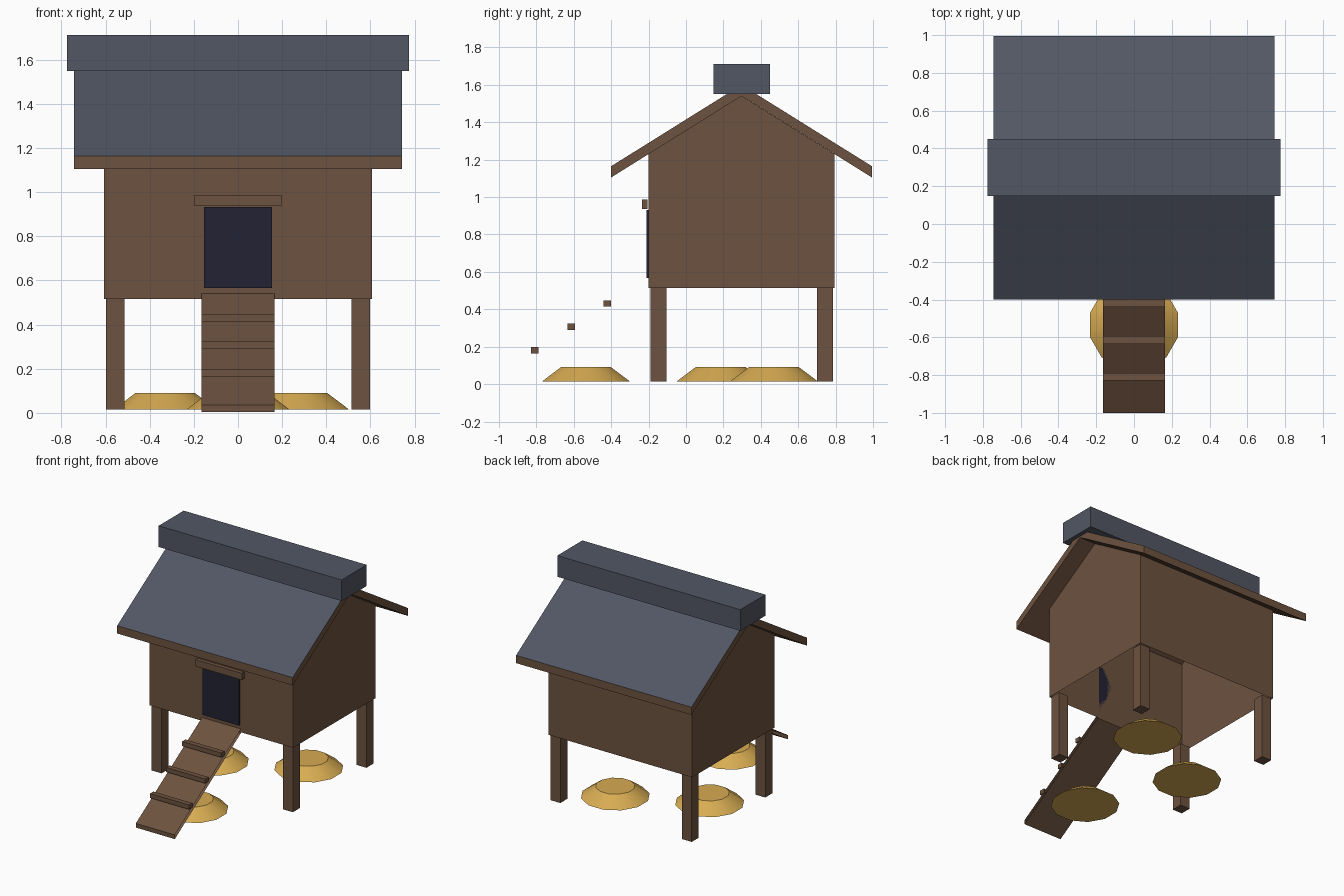
import bpy, bmesh, math
from mathutils import Matrix, Vector

cube = bpy.data.objects.get("Cube")
if cube:
    bpy.data.objects.remove(cube, do_unlink=True)


def material(name, rgb):
    m = bpy.data.materials.new(name)
    m.use_nodes = True
    m.diffuse_color = (*rgb, 1)
    m.node_tree.nodes["Principled BSDF"].inputs["Base Color"].default_value = (*rgb, 1)
    return m


WOOD = material("brown_wood", (0.152, 0.085, 0.05))
SLATE = material("slate_roof", (0.084, 0.095, 0.127))
DARK = material("dark_doorway", (0.016, 0.016, 0.034))
STRAW = material("straw", (0.68, 0.41, 0.085))


def finish(bm, name, *mats):
    mesh = bpy.data.meshes.new(name)
    bm.normal_update()
    bm.to_mesh(mesh)
    bm.free()
    for m in mats:
        mesh.materials.append(m)
    ob = bpy.data.objects.new(name, mesh)
    bpy.context.collection.objects.link(ob)
    return ob


def box(name, x, y, z, mat):
    """Box from (min, max) pairs."""
    bm = bmesh.new()
    bmesh.ops.create_cube(bm, size=1)
    for v in bm.verts:
        v.co = Vector([a + (b - a) * (c + 0.5) for (a, b), c in zip((x, y, z), v.co)])
    return finish(bm, name, mat)


def prism(profile, half):
    """Extrude a closed (y, z) profile symmetrically along x."""
    bm = bmesh.new()
    face = bm.faces.new([bm.verts.new((-half, y, z)) for y, z in profile])
    ext = bmesh.ops.extrude_face_region(bm, geom=[face], use_keep_orig=True)
    verts = [g for g in ext["geom"] if isinstance(g, bmesh.types.BMVert)]
    bmesh.ops.translate(bm, vec=(2 * half, 0, 0), verts=verts)
    bmesh.ops.recalc_face_normals(bm, faces=bm.faces)
    bm.normal_update()
    return bm


def drop_faces(bm, rule):
    bmesh.ops.delete(bm, geom=[f for f in bm.faces if rule(f)], context='FACES')


MID = 0.297  # ridge line in y
front, back = -0.2, 0.793

# House walls: gabled shell, open below and under the roof
bm = prism([(front, 0.515), (back, 0.515), (back, 1.23), (MID, 1.54), (front, 1.23)], 0.608)
drop_faces(bm, lambda f: abs(f.normal.z) > 0.1)
finish(bm, "house_walls", WOOD)

# Roof: bent slab, slate on the upward faces only
bm = prism([(-0.4, 1.105), (MID, 1.54), (0.994, 1.105),
            (0.994, 1.165), (MID, 1.6), (-0.4, 1.165)], 0.743)
for f in bm.faces:
    f.material_index = int(f.normal.z > 0.1)
finish(bm, "roof", WOOD, SLATE)
box("ridge_cap", (-0.775, 0.775), (0.147, 0.45), (1.55, 1.712), SLATE)

# Corner legs
for side, sx in (("right", -1), ("left", 1)):
    for end, y in (("front", -0.19), ("back", 0.7)):
        box(f"{end}_{side}_leg", sorted((sx * 0.515, sx * 0.598)),
            (y, y + 0.085), (0.015, 0.515), WOOD)

# Doorway and lintel
box("doorway", (-0.155, 0.155), (-0.21, -0.2), (0.567, 0.932), DARK)
box("door_lintel", (-0.197, 0.197), (-0.235, -0.205), (0.937, 0.988), WOOD)

# Ramp: thin sloping boards with open long sides, plus cleats
bm = prism([(-1.0, 0.003), (front, 0.51), (front, 0.54), (-1.0, 0.035)], 0.165)
drop_faces(bm, lambda f: abs(f.normal.x) > 0.5)
finish(bm, "ramp", WOOD)
for i in range(3):
    y, z = -0.808 + 0.194 * i, 0.181 + 0.125 * i
    box(f"ramp_cleat_{i + 1}", (-0.165, 0.165), (y - 0.02, y + 0.02),
        (z - 0.017, z + 0.017), WOOD)

# Straw piles: low twelve-sided mounds with flat tops
for i, (x, y) in enumerate([(0, -0.535), (0.27, 0.47), (-0.33, 0.185)]):
    bm = bmesh.new()
    place = Matrix.Translation((x, y, 0.053)) @ Matrix.Rotation(math.radians(15), 4, 'Z')
    bmesh.ops.create_cone(bm, cap_ends=True, segments=12, radius1=0.242,
                          radius2=0.138, depth=0.076, matrix=place)
    pile = finish(bm, f"straw_pile_{i + 1}", STRAW)
    bpy.ops.object.select_all(action='DESELECT')
    pile.select_set(True)
    bpy.context.view_layer.objects.active = pile
    bpy.ops.object.shade_smooth_by_angle(angle=math.radians(30))
